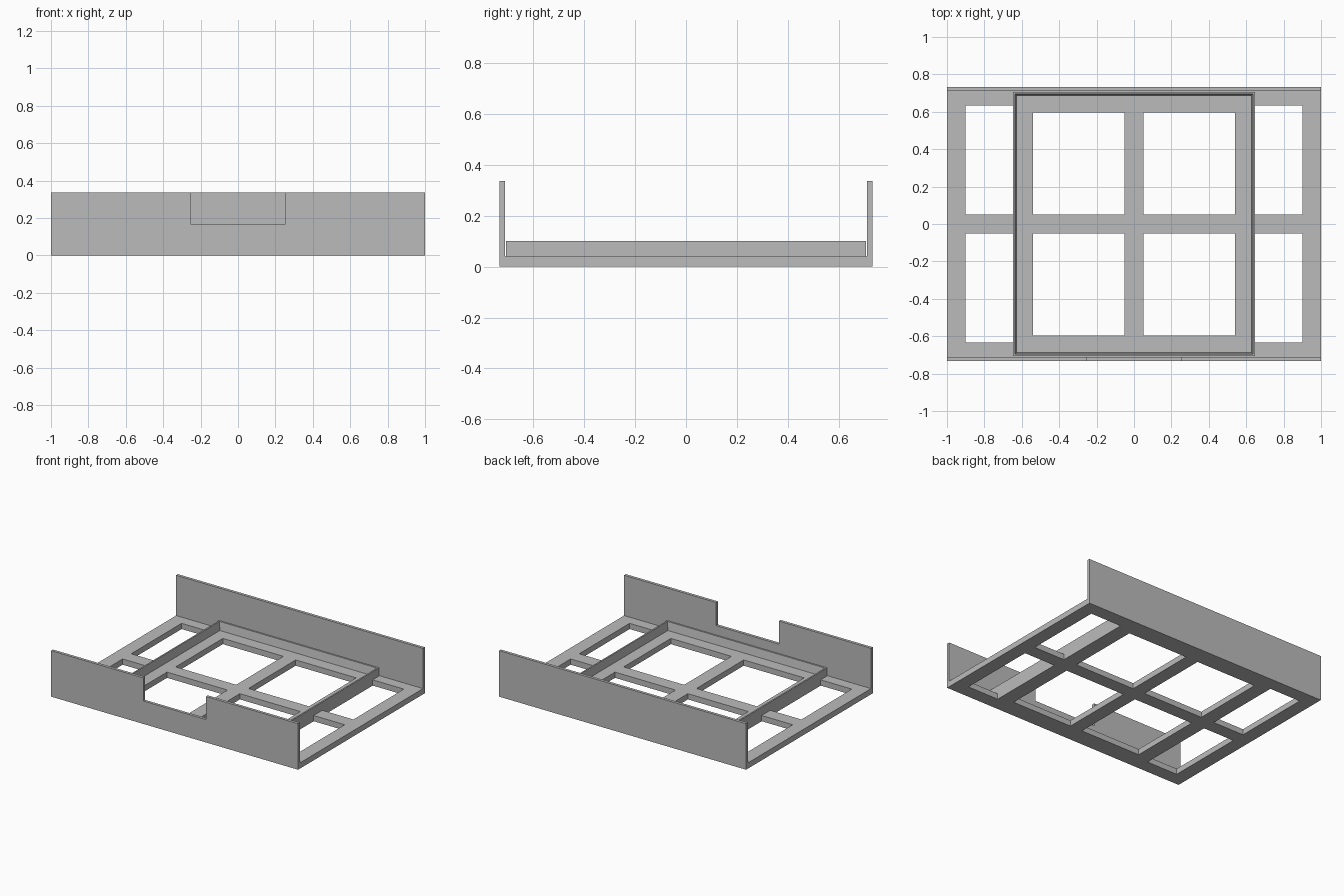
import bpy
import bmesh

if "Cube" in bpy.data.objects:
    bpy.data.objects.remove(bpy.data.objects["Cube"])

HX, HY = 1.0, 0.733          # half length and half depth
T = 0.042                    # base thickness
TOP = 0.337                  # panel height
RX, RY, RTOP = 0.648, 0.707, 0.102   # tray rim outer size and height

grey = bpy.data.materials.new("light grey")
grey.diffuse_color = (0.5, 0.5, 0.5, 1)
grey.use_nodes = True
grey.node_tree.nodes["Principled BSDF"].inputs["Base Color"].default_value = grey.diffuse_color


def finish(bm, name):
    bmesh.ops.recalc_face_normals(bm, faces=bm.faces[:])
    mesh = bpy.data.meshes.new(name)
    bm.to_mesh(mesh)
    bm.free()
    mesh.materials.append(grey)
    obj = bpy.data.objects.new(name, mesh)
    bpy.context.collection.objects.link(obj)
    return obj


def bridge(bm, a, b):
    for i in range(len(a)):
        j = (i + 1) % len(a)
        bm.faces.new((a[i], a[j], b[j], b[i]))


def panel(name, outline, y0, y1):
    """Extrude an x-z outline from y0 to y1."""
    bm = bmesh.new()
    a, b = ([bm.verts.new((x, y, z)) for x, z in outline] for y in (y0, y1))
    bm.faces.new(a)
    bm.faces.new(b[::-1])
    bridge(bm, a, b)
    return finish(bm, name)


def is_hole(x, y):
    """Window layout: tall windows at both ends, shorter ones in the tray."""
    x, y = abs(x), abs(y)
    end = RX < x < 0.9 and 0.05 < y < 0.633
    middle = 0.05 < x < 0.54 and 0.05 < y < 0.596
    return end or middle


# Base lattice with eight windows
def mirrored(values):
    return [-v for v in values] + values[::-1]


xs = mirrored([HX, 0.9, RX, 0.54, 0.05])
ys = mirrored([HY, 0.633, 0.596, 0.05])
bm = bmesh.new()
grid = [[bm.verts.new((x, y, 0)) for y in ys] for x in xs]
for i in range(len(xs) - 1):
    for j in range(len(ys) - 1):
        if not is_hole((xs[i] + xs[i + 1]) / 2, (ys[j] + ys[j + 1]) / 2):
            bm.faces.new((grid[i][j], grid[i + 1][j],
                          grid[i + 1][j + 1], grid[i][j + 1]))
bmesh.ops.delete(bm, geom=[v for v in bm.verts if not v.link_faces], context='VERTS')
base = finish(bm, "base_lattice")
if base.data.polygons[0].normal.z < 0:
    base.data.flip_normals()
solid = base.modifiers.new("thickness", 'SOLIDIFY')
solid.thickness = T
solid.offset = 1

# Tray rim: closed cross-section with a slightly sloped inner face
bm = bmesh.new()
section = [(0, T), (0, RTOP), (0.011, RTOP), (0.021, T)]
rings = [[bm.verts.new((sx * (RX - d), sy * (RY - d), z))
          for sx, sy in ((-1, -1), (1, -1), (1, 1), (-1, 1))]
         for d, z in section]
for k in range(4):
    bridge(bm, rings[k], rings[(k + 1) % 4])
finish(bm, "tray_rim")

# Tall back panel, and front panel with a central notch
panel("back_panel", [(-HX, T), (HX, T), (HX, TOP), (-HX, TOP)], 0.712, HY)
N, NZ = 0.254, 0.168
panel("front_panel", [(-HX, T), (HX, T), (HX, TOP), (N, TOP), (N, NZ),
                      (-N, NZ), (-N, TOP), (-HX, TOP)], -HY, -0.712)
